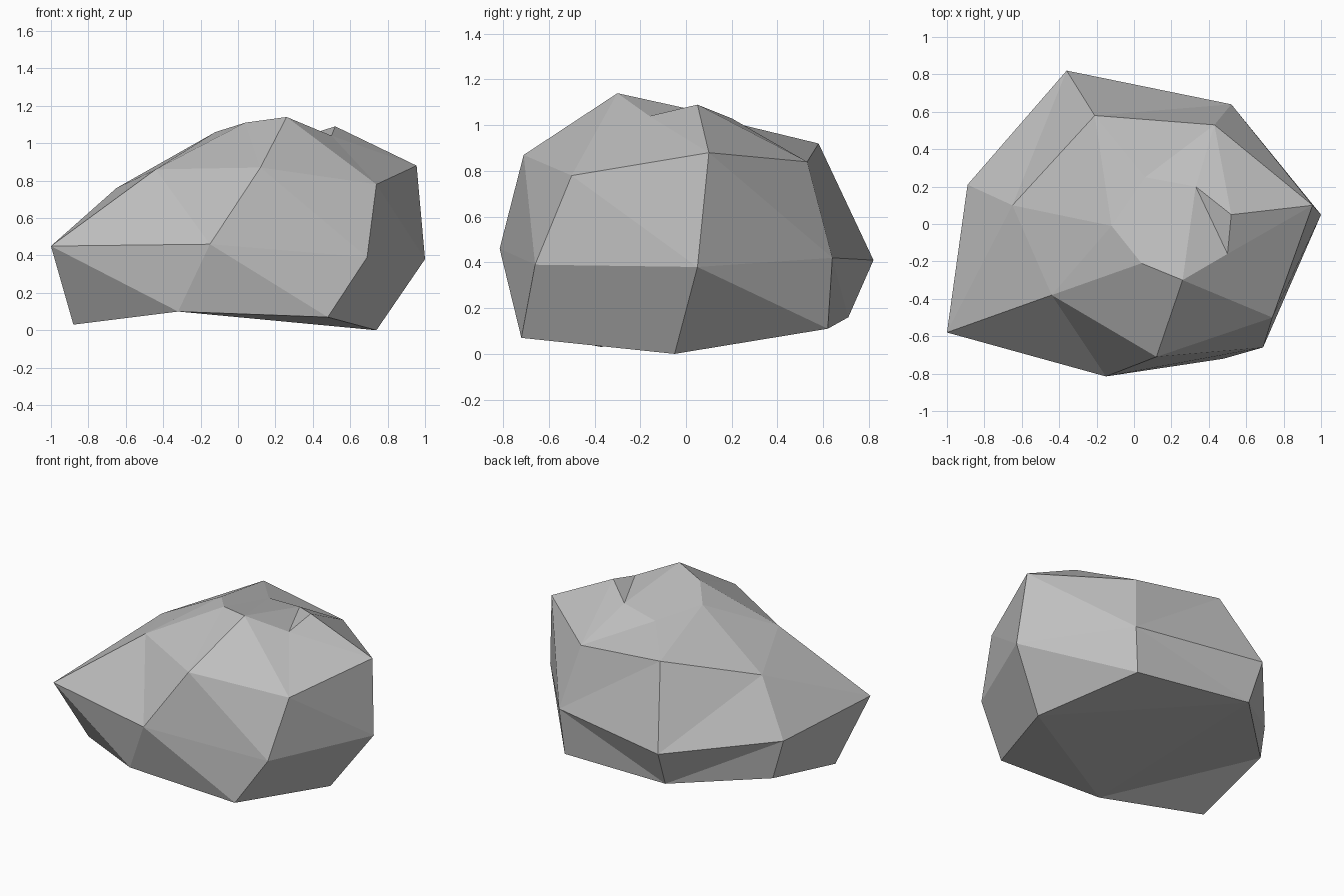
import bpy
import bmesh

# Remove the default cube only
default_cube = bpy.data.objects.get("Cube")
if default_cube:
    bpy.data.objects.remove(default_cube, do_unlink=True)


def make_material(name, colour):
    material = bpy.data.materials.new(name)
    material.use_nodes = True
    material.diffuse_color = colour
    material.node_tree.nodes["Principled BSDF"].inputs["Base Color"].default_value = colour
    return material


def add_ring(bm, corners):
    return [bm.verts.new(corner) for corner in corners]


def stitch(bm, lower, upper, flipped=()):
    """Join two rings with triangles; flipped columns use the other diagonal."""
    for i in range(len(lower)):
        j = (i + 1) % len(lower)
        if i in flipped:
            bm.faces.new((lower[i], lower[j], upper[j]))
            bm.faces.new((lower[i], upper[j], upper[i]))
        else:
            bm.faces.new((lower[i], lower[j], upper[i]))
            bm.faces.new((lower[j], upper[j], upper[i]))


def close_ring(bm, ring, triangles):
    for triangle in triangles:
        bm.faces.new([ring[i] for i in triangle])


bm = bmesh.new()

# Four rings of corners, each starting at the pointed front right end
underside = add_ring(bm, [(-.88, -.37, .03), (-.32, -.72, .1), (.48, -.72, .07),
                          (.74, -.05, 0), (.49, .62, .11), (-.34, .71, .16),
                          (-.83, .24, .15)])
belt = add_ring(bm, [(-1, -.58, .45), (-.15, -.815, .46), (.69, -.66, .39),
                     (1, .05, .38), (.52, .64, .42), (-.36, .82, .41),
                     (-.89, .21, .41)])
shoulder = add_ring(bm, [(-.44, -.38, .86), (.12, -.71, .87), (.74, -.5, .78),
                         (.955, .1, .88), (.43, .53, .84), (-.21, .58, .92),
                         (-.65, .1, .76)])
crown = add_ring(bm, [(.04, -.21, 1.11), (.26, -.3, 1.14), (.5, -.16, 1.04),
                      (.52, .05, 1.09), (.33, .2, 1.03), (.06, .25, 1),
                      (-.12, -.01, 1.06)])

# Faceted sides
stitch(bm, underside, belt, flipped={5})
stitch(bm, belt, shoulder, flipped={4, 5})
stitch(bm, shoulder, crown, flipped={4, 5})

# Underside, and the top with its small wedge-shaped notch
close_ring(bm, underside, [(1, 2, 3), (1, 3, 5), (3, 4, 5), (1, 5, 6), (0, 1, 6)])
close_ring(bm, crown, [(2, 3, 4), (1, 2, 4), (1, 4, 5), (0, 1, 5), (0, 5, 6)])
bmesh.ops.recalc_face_normals(bm, faces=bm.faces[:])

# Flat-shaded stone object
mesh = bpy.data.meshes.new("boulder")
bm.to_mesh(mesh)
bm.free()
mesh.materials.append(make_material("stone grey", (.52, .52, .52, 1)))
boulder = bpy.data.objects.new("boulder", mesh)
bpy.context.collection.objects.link(boulder)
